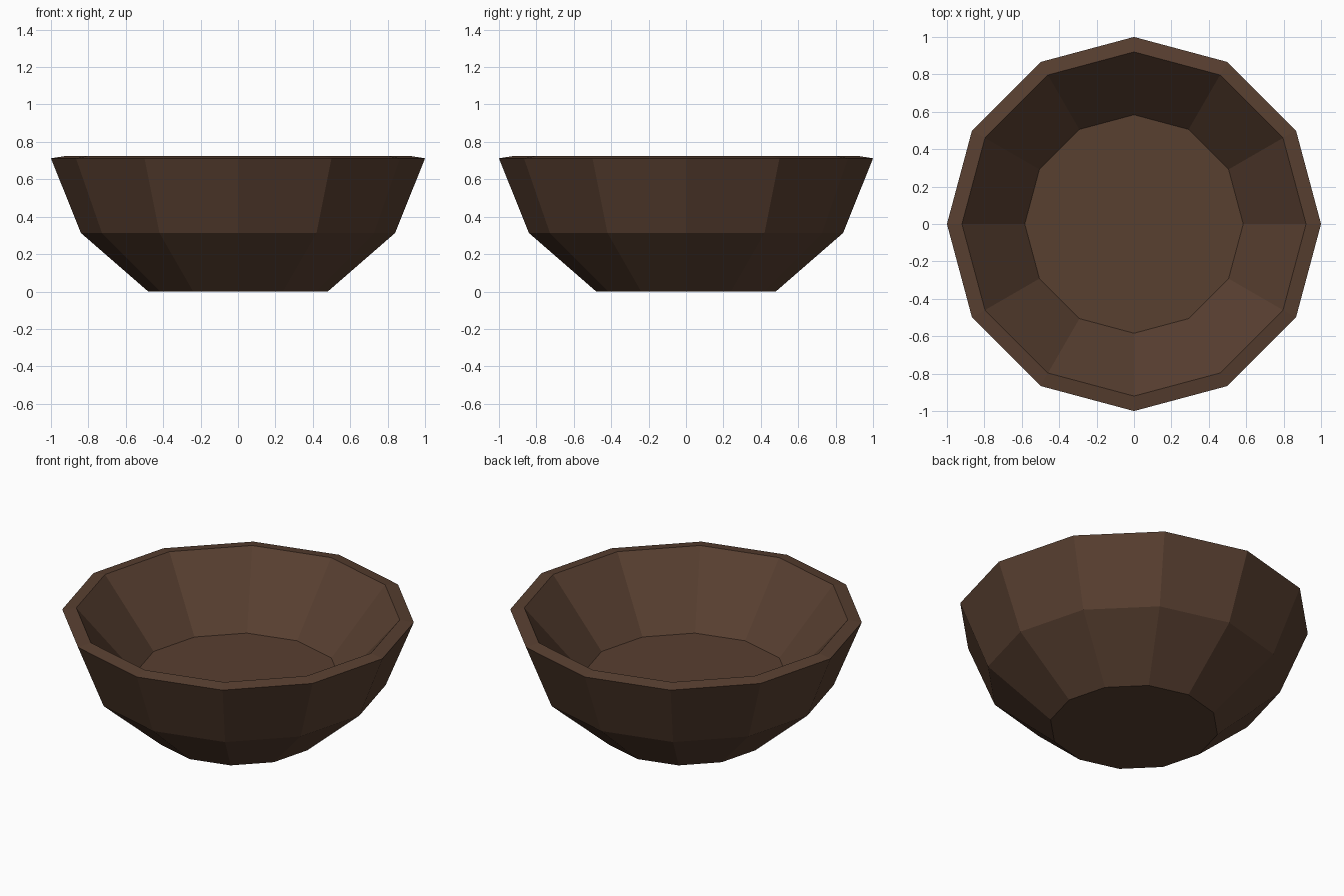
import bpy
import bmesh
from math import cos, sin, tau

cube = bpy.data.objects.get("Cube")
if cube:
    bpy.data.objects.remove(cube, do_unlink=True)

SIDES = 12

# Dark wood
wood = bpy.data.materials.new("dark_brown_wood")
wood.use_nodes = True
colour = (0.098, 0.050, 0.030, 1)
wood.diffuse_color = colour
wood.node_tree.nodes["Principled BSDF"].inputs["Base Color"].default_value = colour

# Bowl profile (radius, height): foot, belly, rim outer, rim inner, inside floor
profile = [(0.48, 0), (0.84, 0.313), (1.0, 0.712), (0.92, 0.725), (0.584, 0.333)]

bm = bmesh.new()
rings = [[bm.verts.new((r * cos(tau * i / SIDES), r * sin(tau * i / SIDES), z))
          for i in range(SIDES)] for r, z in profile]

# Walls between neighbouring rings
for low, high in zip(rings, rings[1:]):
    for i in range(SIDES):
        j = (i + 1) % SIDES
        bm.faces.new((low[i], low[j], high[j], high[i]))

# Underside and inside floor
bm.faces.new(rings[0][::-1])
bm.faces.new(rings[-1])

mesh = bpy.data.meshes.new("bowl")
bm.to_mesh(mesh)
bm.free()
mesh.materials.append(wood)
bowl = bpy.data.objects.new("bowl", mesh)
bpy.context.collection.objects.link(bowl)
